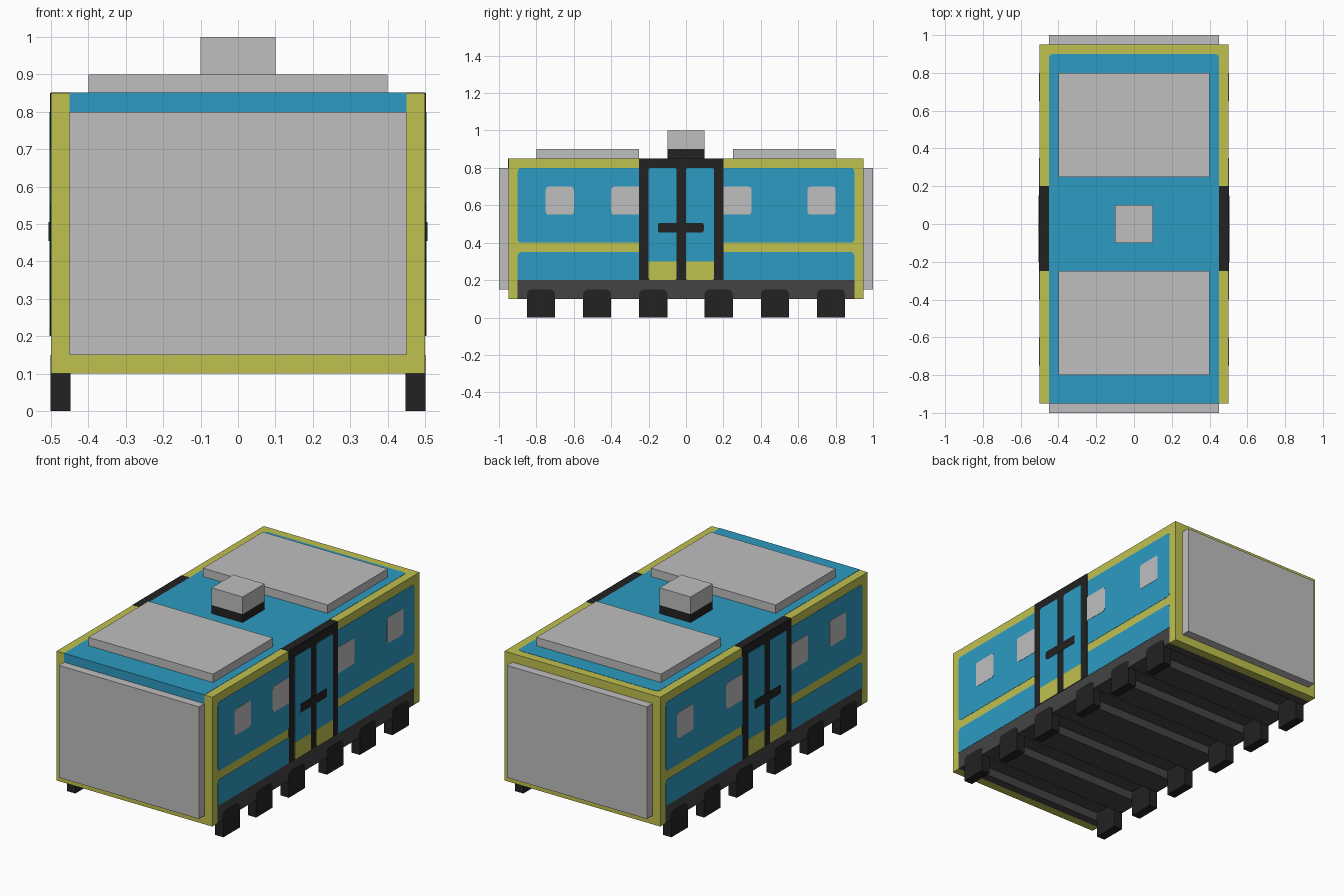
import bpy, bmesh, math

if "Cube" in bpy.data.objects:
    bpy.data.objects.remove(bpy.data.objects["Cube"], do_unlink=True)


def material(name, r, g, b):
    """Flat colour given as 8-bit sRGB, stored as linear."""
    lin = [((c / 255 + 0.055) / 1.055) ** 2.4 for c in (r, g, b)] + [1.0]
    m = bpy.data.materials.new(name)
    m.use_nodes = True
    m.diffuse_color = lin
    bsdf = m.node_tree.nodes["Principled BSDF"]
    bsdf.inputs["Base Color"].default_value = lin
    bsdf.inputs["Roughness"].default_value = 0.8
    return m


YELLOW = material("yellow paint", 192, 192, 80)
BLUE = material("blue paint", 45, 155, 193)
GREY = material("light grey", 191, 191, 191)
BLACK = material("black", 34, 34, 34)
DARK = material("dark grey", 68, 68, 68)


def prism(name, outline, axis, lo, hi, mat):
    """Extrude a 2D outline along an axis: x uses (y, z), y uses (x, z), z uses (x, y)."""
    def place(p, d):
        return {"x": (d, p[0], p[1]), "y": (p[0], d, p[1]), "z": (p[0], p[1], d)}[axis]
    bm = bmesh.new()
    a = [bm.verts.new(place(p, lo)) for p in outline]
    b = [bm.verts.new(place(p, hi)) for p in outline]
    bm.faces.new(a)
    bm.faces.new(b)
    n = len(outline)
    for i in range(n):
        bm.faces.new((a[i], a[(i + 1) % n], b[(i + 1) % n], b[i]))
    bmesh.ops.recalc_face_normals(bm, faces=bm.faces)
    mesh = bpy.data.meshes.new(name)
    bm.to_mesh(mesh)
    bm.free()
    mesh.materials.append(mat)
    obj = bpy.data.objects.new(name, mesh)
    bpy.context.collection.objects.link(obj)
    return obj


def rect(u0, u1, v0, v1, r=0.0, corners="abcd"):
    """Rectangle outline; corners a b c d = lower-left, lower-right, upper-right, upper-left."""
    pts = []
    for i, (u, v, su, sv) in enumerate(((u0, v0, 1, 1), (u1, v0, -1, 1),
                                        (u1, v1, -1, -1), (u0, v1, 1, -1))):
        if r and "abcd"[i] in corners:
            for k in range(4):
                t = math.radians(180 + 90 * i + 30 * k)
                pts.append((u + su * r + r * math.cos(t), v + sv * r + r * math.sin(t)))
        else:
            pts.append((u, v))
    return pts


def box(name, x0, x1, y0, y1, z0, z1, mat):
    return prism(name, rect(x0, x1, y0, y1), "z", z0, z1, mat)


def side_plate(name, outline, layer, mat):
    """Thin painted plate repeated on both long sides."""
    for tag, s in (("left", 1), ("right", -1)):
        prism(f"{name}_{tag}", outline, "x", s * 0.499, s * (0.5 + 0.0015 * layer), mat)


# Cabin shell with end walls reaching lower than the cabin
box("cabin", -0.5, 0.5, -0.9, 0.9, 0.2, 0.85, YELLOW)
box("front_wall", -0.5, 0.5, -0.95, -0.9, 0.1, 0.85, YELLOW)
box("back_wall", -0.5, 0.5, 0.9, 0.95, 0.1, 0.85, YELLOW)

# Undercarriage with a cross channel at every wheel pair
wheel_y = [-0.85, -0.55, -0.25, 0.1, 0.4, 0.7]
profile = [(0.9, 0.2), (-0.9, 0.2), (-0.9, 0.1)]
for y in wheel_y:
    profile += [(y, 0.1), (y, 0.15), (y + 0.15, 0.15), (y + 0.15, 0.1)]
profile.append((0.9, 0.1))
prism("undercarriage", profile, "x", -0.45, 0.45, DARK)
for tag, s in (("left", 1), ("right", -1)):
    prism(f"side_sill_{tag}", rect(-0.9, 0.9, 0.1, 0.2), "x", s * 0.45, s * 0.5, DARK)
    for i, y in enumerate(wheel_y):
        prism(f"wheel_{tag}_{i + 1}", rect(y, y + 0.15, 0, 0.15, 0.025, "cd"),
              "x", s * 0.448, s * 0.5015, BLACK)

# Blue side panels, rounded toward the ends
R = 0.02
side_plate("upper_panel_front", rect(-0.9, -0.25, 0.4, 0.8, R, "ad"), 1, BLUE)
side_plate("upper_panel_back", rect(0.2, 0.9, 0.4, 0.8, R, "bc"), 1, BLUE)
side_plate("lower_panel_front", rect(-0.9, -0.25, 0.2, 0.35, R, "d"), 1, BLUE)
side_plate("lower_panel_back", rect(0.2, 0.9, 0.2, 0.35, R, "c"), 1, BLUE)

# Side windows
for i, (y, corners) in enumerate(((-0.75, "abcd"), (-0.4, "ad"), (0.2, "bc"), (0.65, "abcd"))):
    side_plate(f"window_{i + 1}", rect(y, y + 0.15, 0.55, 0.7, 0.015, corners), 2, GREY)

# Double doors: frame, leaves, kick plates and handle bar
side_plate("door_frame", rect(-0.25, 0.2, 0.2, 0.85), 2, BLACK)
for i, y in enumerate((-0.2, 0.0)):
    side_plate(f"door_leaf_{i + 1}", rect(y, y + 0.15, 0.3, 0.8, 0.012, "cd"), 3, BLUE)
    side_plate(f"kick_plate_{i + 1}", rect(y, y + 0.15, 0.2, 0.3, 0.012, "ab"), 3, YELLOW)
side_plate("door_handle", rect(-0.15, 0.095, 0.455, 0.505, 0.01), 4, BLACK)

# Painted roof, door frame tops and the strip over the front panel
prism("roof_paint", rect(-0.45, 0.45, -0.95, 0.9, R, "cd"), "z", 0.849, 0.8515, BLUE)
for tag, s in (("left", 1), ("right", -1)):
    prism(f"door_frame_top_{tag}", rect(-0.25, 0.2, 0, 0.05), "z", 0.849, 0.8515, BLACK)
    top = bpy.data.objects[f"door_frame_top_{tag}"]
    for v in top.data.vertices:
        v.co.x, v.co.y = s * (0.45 + v.co.y), v.co.x
    if s > 0:
        top.data.flip_normals()
box("front_strip", -0.45, 0.45, -0.9515, -0.949, 0.8, 0.8515, BLUE)

# End panels
box("front_panel", -0.45, 0.45, -1.0, -0.949, 0.15, 0.8, GREY)
box("back_panel", -0.45, 0.45, 0.949, 1.0, 0.15, 0.8, GREY)

# Roof panels and vent
box("roof_panel_front", -0.4, 0.4, -0.8, -0.25, 0.849, 0.9, GREY)
box("roof_panel_back", -0.4, 0.4, 0.25, 0.8, 0.849, 0.9, GREY)
box("vent_base", -0.1, 0.1, -0.1, 0.1, 0.849, 0.9, BLACK)
box("vent_cap", -0.1, 0.1, -0.1, 0.1, 0.9, 1.0, GREY)
